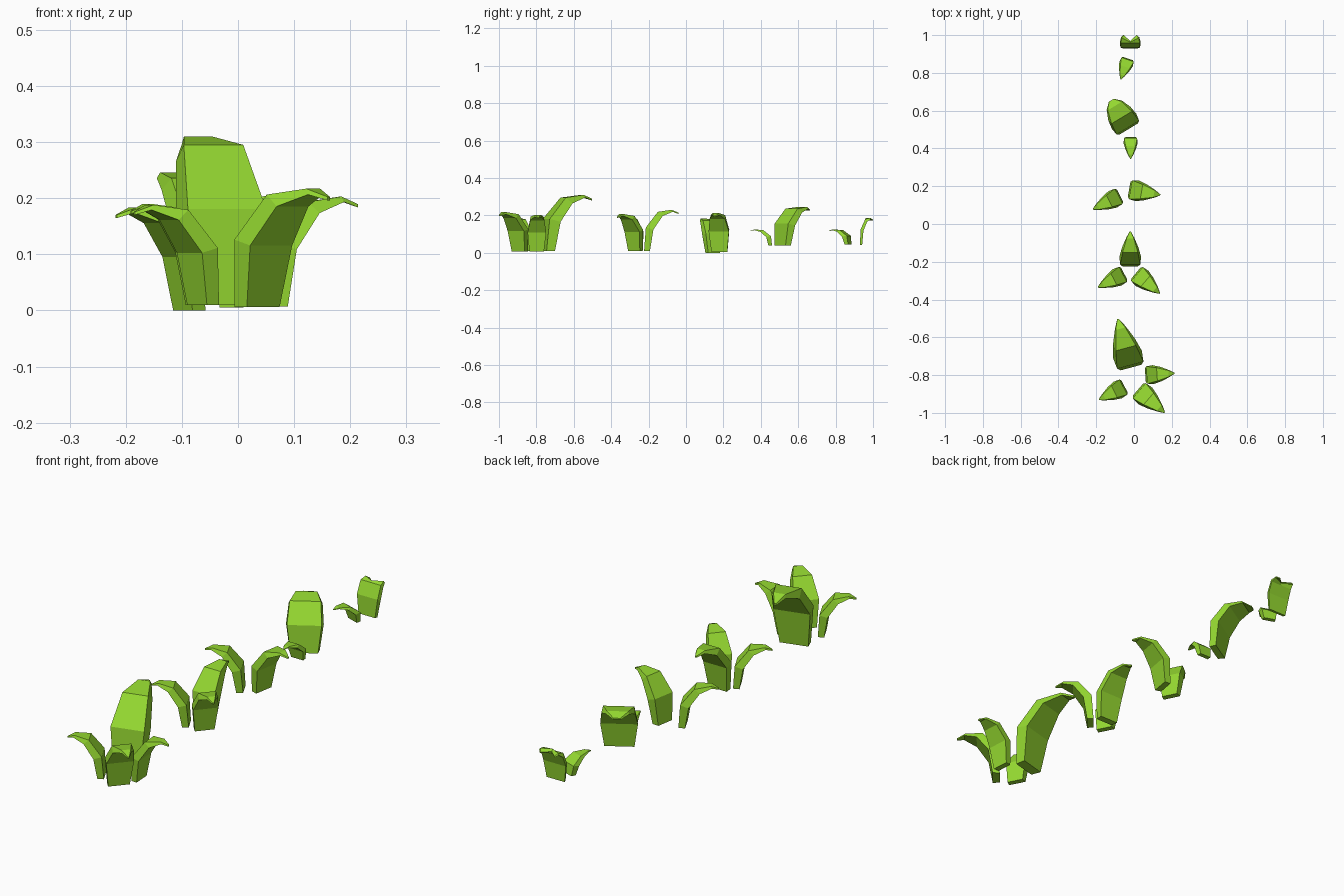
import bpy, bmesh
from mathutils import Vector

if "Cube" in bpy.data.objects:
    bpy.data.objects.remove(bpy.data.objects["Cube"])

green = bpy.data.materials.new("leaf green")
green.diffuse_color = (0.30, 0.69, 0.03, 1)
green.use_nodes = True
green.node_tree.nodes["Principled BSDF"].inputs["Base Color"].default_value = green.diffuse_color

# Blade profile as fractions of reach and height: inner/upper and outer/lower
INNER = [(0, 0), (0.05, 0.57), (0.40, 0.95), (0.80, 1.0), (1.0, 0.93)]
OUTER = [(0.17, 0), (0.27, 0.52), (0.54, 0.85), (0.83, 0.95), (1.0, 0.90)]
WIDTH = [0.78, 1.0, 0.76, 0.36, 0.06]
BROAD = [0.80, 1.0, 0.90, 0.62, 0.2]
NOTCHED = [0.80, 1.0, 0.98, 0.88, 0.66]


def blade(name, base, tip, width, z0, z1, widths=WIDTH, notch=0.0):
    """A thick bent leaf, from the middle of its inner base edge to its tip."""
    base, tip = Vector(base), Vector(tip)
    reach = tip - base
    side = Vector((-reach.y, reach.x)).normalized()
    bm = bmesh.new()
    rings = []
    for i, w in enumerate(widths):
        ring = []
        for prof, narrow, order in ((INNER, 0.92, (-1, 0, 1)), (OUTER, 1.0, (1, 0, -1))):
            d, h = prof[i]
            for s in order:
                back = notch if (s == 0 and i == len(widths) - 1) else 0
                if s == 0 and notch and i == len(widths) - 2:
                    back = notch * 0.75
                p = base + reach * (d - back) + side * (s * narrow * w * width / 2)
                ring.append(bm.verts.new((p.x, p.y, z0 + (z1 - z0) * h)))
        rings.append(ring)
    for a, b in zip(rings, rings[1:]):
        for k in range(6):
            n = (k + 1) % 6
            bm.faces.new((a[k], a[n], b[n], b[k]))
    # end caps as two quads each
    for r in (rings[0], rings[-1]):
        bm.faces.new((r[0], r[1], r[4], r[5]))
        bm.faces.new((r[1], r[2], r[3], r[4]))
    bmesh.ops.recalc_face_normals(bm, faces=bm.faces)
    me = bpy.data.meshes.new(name)
    bm.to_mesh(me)
    bm.free()
    me.materials.append(green)
    bpy.context.collection.objects.link(bpy.data.objects.new(name, me))


# Front tuft: one tall blade and three small ones
blade("front_tall_blade", (-0.016, -0.76), (-0.085, -0.503), 0.157, 0.01, 0.31)
blade("front_right_blade", (0.06, -0.80), (0.214, -0.79), 0.10, 0.007, 0.203)
blade("front_left_blade", (-0.05, -0.860), (-0.185, -0.93), 0.098, 0.01, 0.188)
blade("front_outer_blade", (0.021, -0.877), (0.162, -0.998), 0.115, 0.006, 0.217)

# Second tuft
blade("second_back_blade", (-0.02, -0.224), (-0.02, -0.04), 0.115, 0.01, 0.23)
blade("second_left_blade", (-0.052, -0.263), (-0.19, -0.335), 0.098, 0.01, 0.19)
blade("second_right_blade", (0.010, -0.260), (0.136, -0.367), 0.105, 0.01, 0.207)

# Middle tuft
blade("middle_left_blade", (-0.074, 0.15), (-0.217, 0.078), 0.098, 0.0, 0.183)
blade("middle_right_blade", (-0.026, 0.183), (0.139, 0.154), 0.11, 0.005, 0.212)

# Fourth tuft
blade("fourth_broad_blade", (-0.028, 0.503), (-0.12, 0.655), 0.152, 0.038, 0.246, BROAD)
blade("fourth_small_blade", (-0.018, 0.46), (-0.018, 0.345), 0.075, 0.04, 0.125)

# Rear tuft
blade("rear_small_blade", (-0.032, 0.876), (-0.07, 0.766), 0.075, 0.045, 0.125)
blade("rear_notched_blade", (-0.02, 0.93), (-0.02, 1.0), 0.11, 0.043, 0.187, NOTCHED, 0.45)
